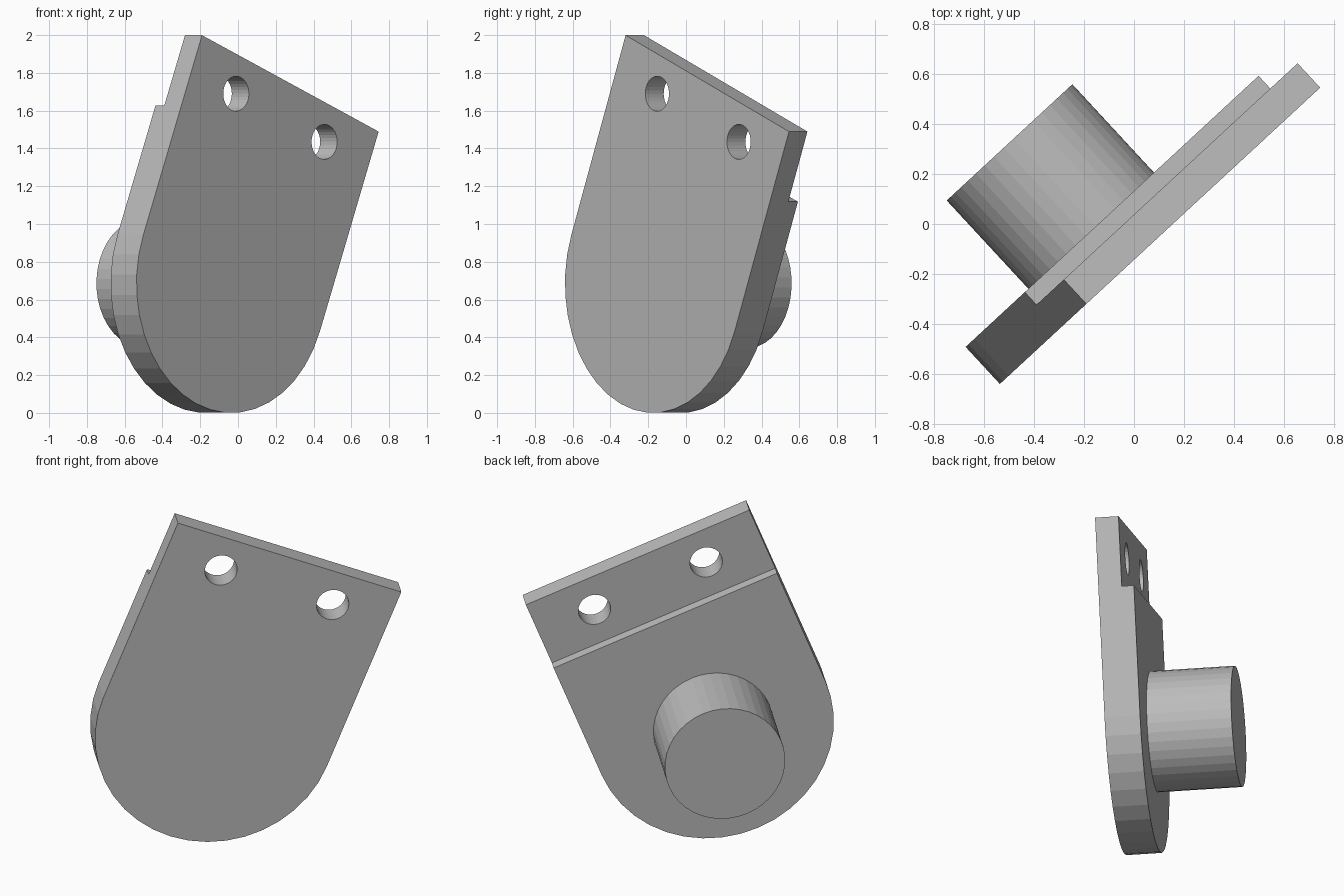
import bpy, bmesh, math
from mathutils import Matrix, Vector

cube = bpy.data.objects.get("Cube")
if cube:
    bpy.data.objects.remove(cube, do_unlink=True)

# Plate frame: local x across, y up the plate, z out of the front face
R = 0.686
TOP = 1.14
THICK, THIN = 0.202, 0.133
yaw = math.atan2(0.679, 0.734)
tilt = math.asin(0.3717)
frame = (Matrix.Translation((-0.034, -0.175, R))
         @ Matrix.Rotation(yaw, 4, 'Z')
         @ Matrix.Rotation(math.pi / 2, 4, 'X')
         @ Matrix.Rotation(-tilt, 4, 'Z'))

grey = bpy.data.materials.new("plain grey")
grey.use_nodes = True
colour = (0.5, 0.5, 0.5, 1)
grey.diffuse_color = colour
grey.node_tree.nodes["Principled BSDF"].inputs["Base Color"].default_value = colour


def prism(name, outline, z0, z1):
    """Extrude a counter-clockwise outline from z0 to z1 in the plate frame."""
    bm = bmesh.new()
    face = bm.faces.new([bm.verts.new((x, y, z0)) for x, y in outline])
    ext = bmesh.ops.extrude_face_region(bm, geom=[face])
    verts = [v for v in ext["geom"] if isinstance(v, bmesh.types.BMVert)]
    bmesh.ops.translate(bm, verts=verts, vec=Vector((0, 0, z1 - z0)))
    bmesh.ops.recalc_face_normals(bm, faces=bm.faces)
    mesh = bpy.data.meshes.new(name)
    bm.to_mesh(mesh)
    bm.free()
    mesh.materials.append(grey)
    obj = bpy.data.objects.new(name, mesh)
    bpy.context.collection.objects.link(obj)
    obj.matrix_world = frame
    return obj


def arc(cx, cy, r, start, sweep, n):
    return [(cx + r * math.cos(start + sweep * i / n),
             cy + r * math.sin(start + sweep * i / n)) for i in range(n + 1)]


def circle(cx, cy, r, n):
    return arc(cx, cy, r, 0, 2 * math.pi, n)[:-1]


def cut(target, cutter):
    bpy.context.view_layer.update()
    mod = target.modifiers.new("cut", 'BOOLEAN')
    mod.operation = 'DIFFERENCE'
    mod.solver = 'EXACT'
    mod.object = cutter
    with bpy.context.temp_override(object=target, active_object=target):
        bpy.ops.object.modifier_apply(modifier=mod.name)
    bpy.data.objects.remove(cutter, do_unlink=True)


# Mounting plate: square top, round bottom
plate = prism("mounting_plate",
              arc(0, 0, R, math.pi, math.pi, 20) + [(R, TOP), (-R, TOP)],
              -THICK, 0)

# Thinner step along the top of the back
cut(plate, prism("step_cutter",
                 [(-1, TOP - 0.4), (1, TOP - 0.4), (1, 2), (-1, 2)],
                 -0.5, -THIN))

# Two bolt holes
for side in (-1, 1):
    cut(plate, prism("hole_cutter", circle(side * R / 2, TOP - 0.196, 0.0925, 32),
                     -0.5, 0.5))

# Round boss on the back
prism("round_boss", circle(0, 0, R / 2, 40), -0.683, -THICK + 0.01)
